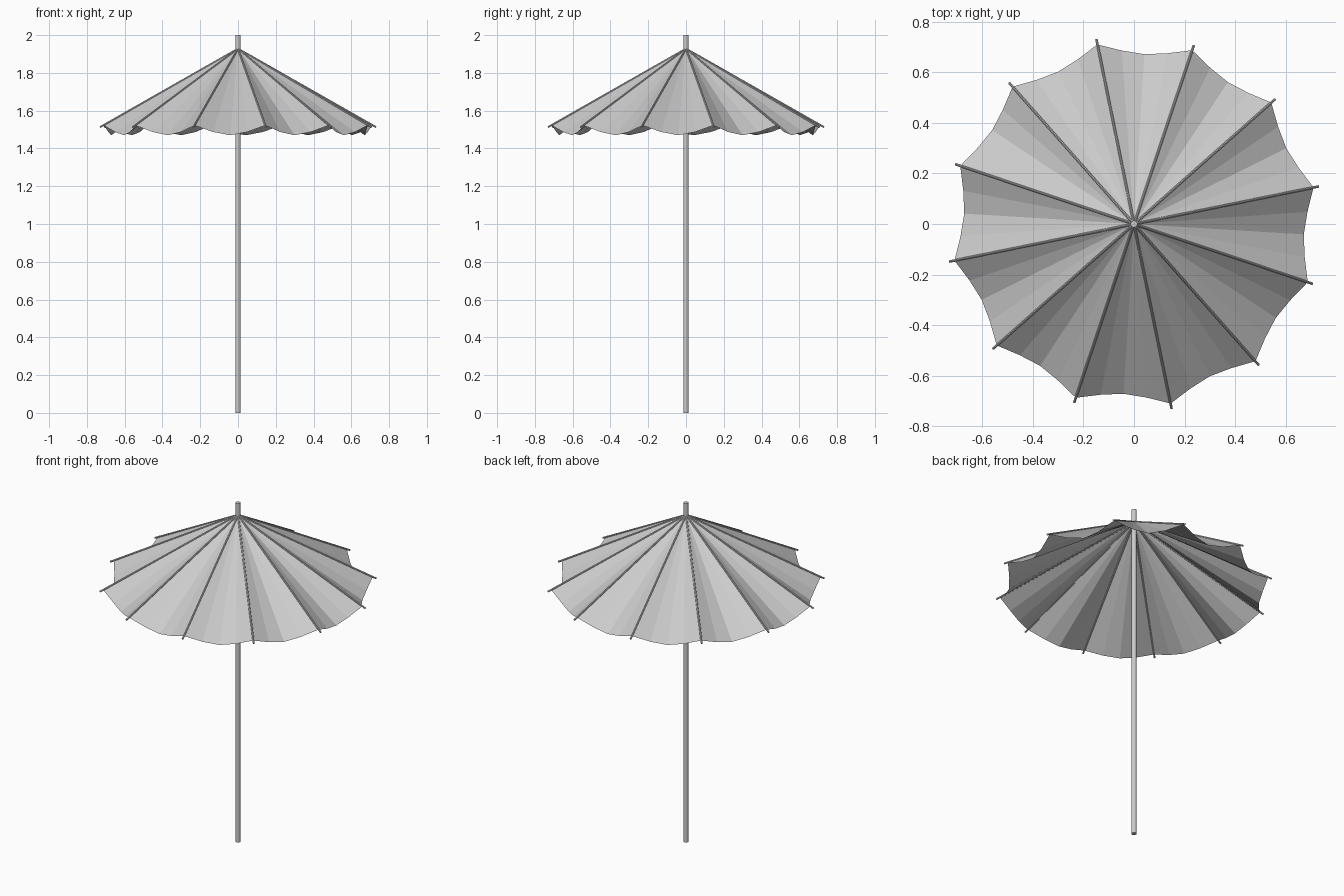
import bpy, math
from mathutils import Vector

if "Cube" in bpy.data.objects:
    bpy.data.objects.remove(bpy.data.objects["Cube"])

RIBS = 12
START = math.radians(11.5)
APEX_Z = 1.93


def material(name, rgb):
    m = bpy.data.materials.new(name)
    m.diffuse_color = (*rgb, 1)
    m.use_nodes = True
    m.node_tree.nodes["Principled BSDF"].inputs["Base Color"].default_value = m.diffuse_color
    return m


grey = material("light_grey", (0.6, 0.6, 0.6))


def add_mesh(name, verts, faces):
    me = bpy.data.meshes.new(name)
    me.from_pydata(verts, [], faces)
    me.materials.append(grey)
    ob = bpy.data.objects.new(name, me)
    bpy.context.collection.objects.link(ob)
    return ob


def rod(name, a, b, radius, sides):
    a, b = Vector(a), Vector(b)
    bpy.ops.mesh.primitive_cylinder_add(vertices=sides, radius=radius,
                                        depth=(b - a).length, location=(a + b) / 2)
    ob = bpy.context.object
    ob.name = name
    ob.rotation_euler = (b - a).to_track_quat('Z', 'Y').to_euler()
    ob.data.materials.append(grey)
    return ob


# Canopy: each gore has four flat facets that sag between two ribs
rim = [(0.725, 1.522), (0.688, 1.487), (0.673, 1.47), (0.688, 1.487)]
count = RIBS * len(rim)
verts = [(0, 0, APEX_Z)]
for i in range(count):
    r, z = rim[i % len(rim)]
    a = START + math.tau * i / count
    verts.append((r * math.cos(a), r * math.sin(a), z))
faces = [(0, 1 + i, 1 + (i + 1) % count) for i in range(count)]
add_mesh("canopy", verts, faces)

# Ribs: thin rods along the canopy ridges, poking past the rim
for i in range(RIBS):
    a = START + math.tau * i / RIBS
    rod(f"rib_{i + 1}", (0, 0, APEX_Z - 0.002),
        (0.745 * math.cos(a), 0.745 * math.sin(a), 1.513), 0.005, 8)

# Pole
pole = rod("pole", (0, 0, 0), (0, 0, 2), 0.014, 12)
bpy.ops.object.shade_smooth_by_angle()
